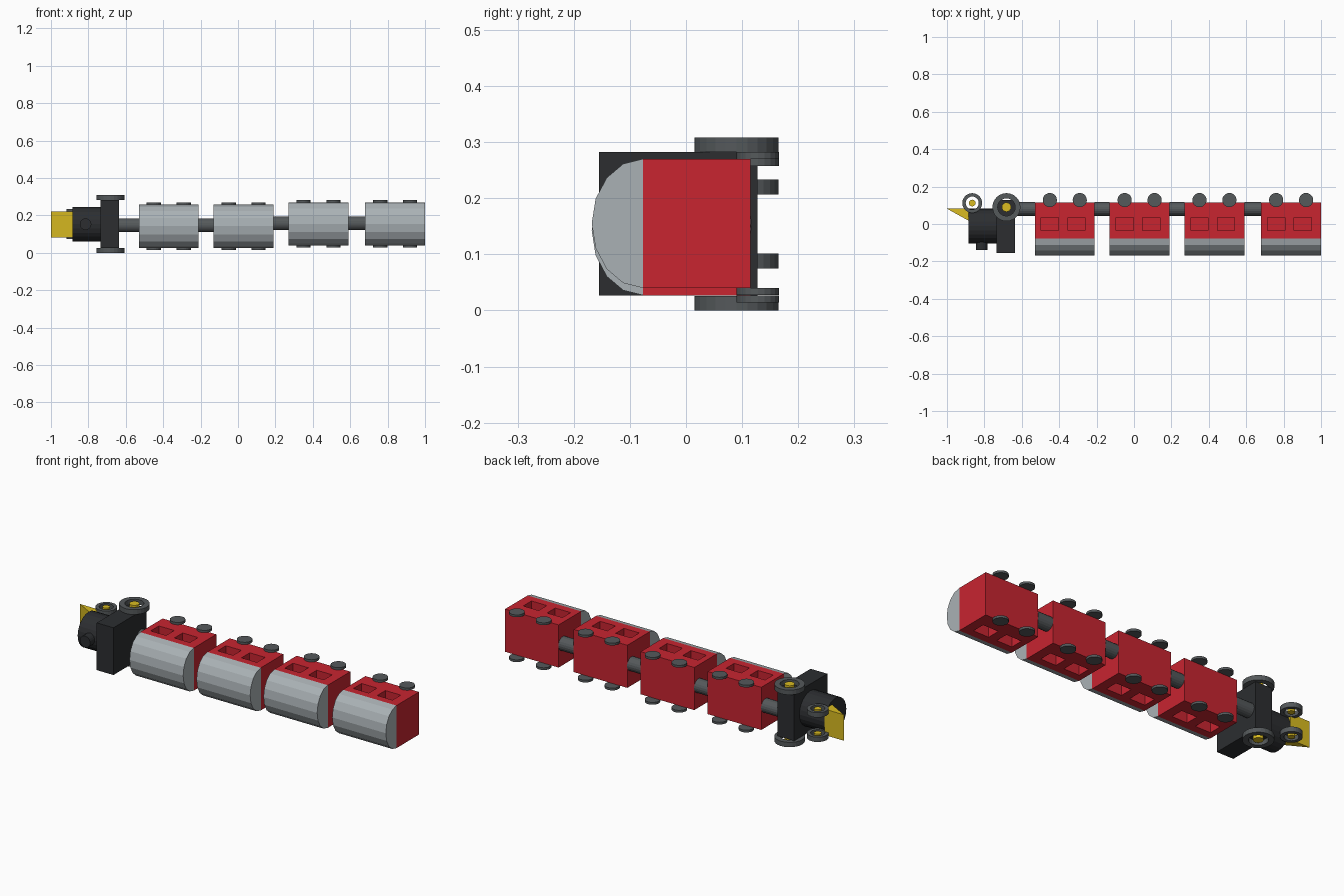
import bpy, math
from mathutils import Matrix

if "Cube" in bpy.data.objects:
    bpy.data.objects.remove(bpy.data.objects["Cube"])


def material(name, rgb):
    m = bpy.data.materials.new(name)
    m.diffuse_color = (*rgb, 1)
    m.use_nodes = True
    m.node_tree.nodes["Principled BSDF"].inputs["Base Color"].default_value = m.diffuse_color
    return m


RED = material("red", (0.58, 0.018, 0.03))
SILVER = material("silver", (0.40, 0.44, 0.46))
STEEL = material("steel", (0.09, 0.10, 0.105))
BLACK = material("black", (0.025, 0.027, 0.03))
YELLOW = material("yellow", (0.70, 0.50, 0.015))


def prism(name, profile, lo, hi, mat, axis="z"):
    """Extrude a 2D profile: (x, y) along z, or (y, z) along x."""
    place = (lambda a, b, t: (a, b, t)) if axis == "z" else (lambda a, b, t: (t, a, b))
    n = len(profile)
    verts = [place(a, b, t) for t in (lo, hi) for a, b in profile]
    faces = [tuple(reversed(range(n))), tuple(range(n, 2 * n))]
    faces += [(i, (i + 1) % n, n + (i + 1) % n, n + i) for i in range(n)]
    me = bpy.data.meshes.new(name)
    me.from_pydata(verts, [], faces)
    me.materials.append(mat)
    ob = bpy.data.objects.new(name, me)
    bpy.context.collection.objects.link(ob)
    return ob


def box(name, x, y, z, mat):
    return prism(name, [(x[0], y[0]), (x[1], y[0]), (x[1], y[1]), (x[0], y[1])], *z, mat)


def circle(a, b, r, n):
    return [(a + r * math.cos(2 * math.pi * i / n), b + r * math.sin(2 * math.pi * i / n))
            for i in range(n)]


def ring(name, x, y, r_out, r_in, lo, hi, mat, n=24):
    outer, inner = circle(x, y, r_out, n), circle(x, y, r_in, n)
    verts = [(a, b, t) for loop, t in ((outer, lo), (outer, hi), (inner, hi), (inner, lo))
             for a, b in loop]
    faces = [(k * n + i, k * n + (i + 1) % n, (k + 1) % 4 * n + (i + 1) % n, (k + 1) % 4 * n + i)
             for k in range(4) for i in range(n)]
    me = bpy.data.meshes.new(name)
    me.from_pydata(verts, [], faces)
    me.materials.append(mat)
    ob = bpy.data.objects.new(name, me)
    bpy.context.collection.objects.link(ob)


# Carriages: the train lies on its side, roof towards -y, wheels towards +y
HALF = 0.115
for c, (x, z) in enumerate([(-0.53, 0.142), (-0.13, 0.142), (0.27, 0.155), (0.68, 0.155)], 1):
    body = box(f"carriage_{c}_body", (x, x + 0.32), (-0.077, 0.115), (z - HALF, z + HALF), RED)

    # window recesses on both sides
    for s in (-1, 1):
        for wx in (0.034, 0.176):
            ends = sorted((z + s * 0.06, z + s * 0.2))
            cutter = box("window_cutter", (x + wx, x + wx + 0.092), (-0.036, 0.034), ends, RED)
            mod = body.modifiers.new("window", "BOOLEAN")
            mod.operation, mod.solver, mod.object = "DIFFERENCE", "EXACT", cutter
            bpy.context.view_layer.objects.active = body
            bpy.ops.object.modifier_apply(modifier=mod.name)
            bpy.data.objects.remove(cutter)

    # faceted half-round roof
    arc = [math.pi * i / 8 for i in range(9)]
    roof = [(-0.077 - 0.091 * math.sin(t), z + HALF * math.cos(t)) for t in arc]
    prism(f"carriage_{c}_roof", roof, x, x + 0.32, SILVER, "x")

    # disc wheels
    for i, wx in enumerate((x + 0.08, x + 0.24)):
        for side, lo in (("lower", z - HALF - 0.0125), ("upper", z + HALF)):
            prism(f"carriage_{c}_wheel_{side}_{i}", circle(wx, 0.128, 0.038, 20),
                  lo, lo + 0.0125, STEEL)

# Couplings between the vehicles
for i, (a, b, z) in enumerate([(-0.635, -0.53, 0.147), (-0.21, -0.13, 0.147),
                               (0.19, 0.27, 0.158), (0.59, 0.68, 0.158)]):
    prism(f"coupling_{i}", circle(0.08, z, 0.037, 20), a, b, STEEL, "x")

# Engine cab, boiler and chimney
box("engine_cab", (-0.735, -0.635), (-0.155, 0.127), (0.027, 0.282), BLACK)
prism("boiler", circle(-0.01, 0.153, 0.093, 24), -0.885, -0.735, BLACK, "x")
chimney = prism("chimney", circle(0, 0, 0.031, 20), 0, 0.06, BLACK)
chimney.data.transform(Matrix.Translation((-0.815, -0.08, 0.153)) @ Matrix.Rotation(math.pi / 2, 4, "X"))

# Engine wheels: open rims with yellow hubs
for name, x, y, r, r_in, hub, lo, hi in (
        ("driving_wheel", -0.682, 0.09, 0.075, 0.047, 0.025, 0.282, 0.308),
        ("leading_wheel", -0.865, 0.112, 0.053, 0.035, 0.018, 0.207, 0.233)):
    for side, (a, b) in (("upper", (lo, hi)), ("lower", (0.308 - hi, 0.308 - lo))):
        ring(f"{name}_rim_{side}", x, y, r, r_in, a, b, STEEL)
        prism(f"{name}_hub_{side}", circle(x, y, hub, 16), a, b, YELLOW)

# Wedge-shaped track guard at the nose
prism("track_guard", [(-1, 0.082), (-0.885, 0.018), (-0.885, 0.082)], 0.082, 0.222, YELLOW)

# Make all face normals point outwards
import bmesh
for ob in bpy.context.collection.objects:
    bm = bmesh.new()
    bm.from_mesh(ob.data)
    bmesh.ops.recalc_face_normals(bm, faces=bm.faces)
    bm.to_mesh(ob.data)
    bm.free()
